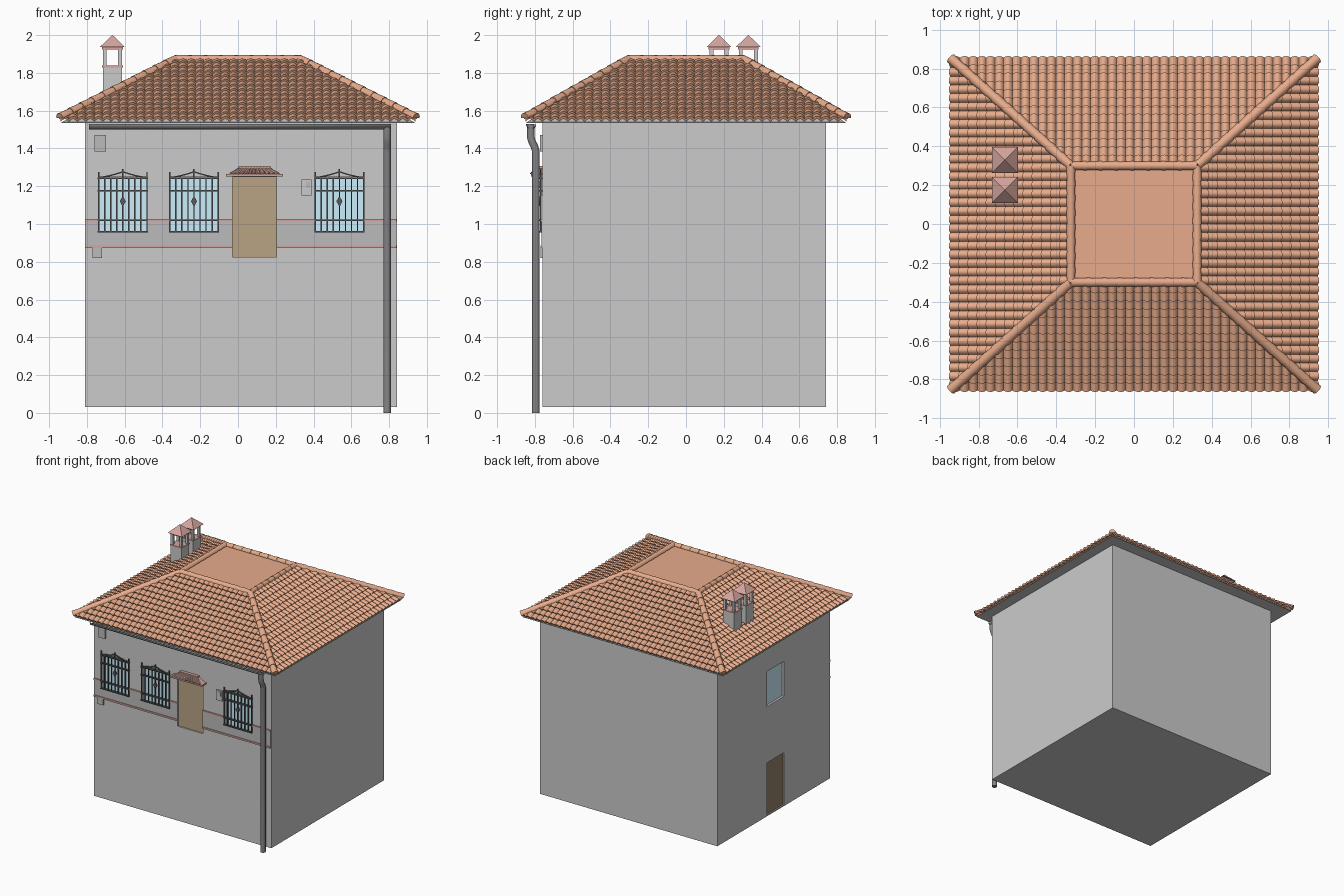
import bpy, bmesh, math
from mathutils import Vector

if "Cube" in bpy.data.objects:
    bpy.data.objects.remove(bpy.data.objects["Cube"])

Z = Vector((0, 0, 1))


def mat(name, r, g, b):
    m = bpy.data.materials.new(name)
    m.diffuse_color = (r, g, b, 1)
    m.use_nodes = True
    m.node_tree.nodes["Principled BSDF"].inputs["Base Color"].default_value = m.diffuse_color
    return m


TILE = mat("terracotta", 0.80, 0.41, 0.26)
BRICK = mat("brick_red", 0.66, 0.38, 0.34)
GLASS = mat("glass_blue", 0.60, 0.85, 0.97)
WOOD = mat("door_brown", 0.48, 0.37, 0.23)
DARKWOOD = mat("side_door_brown", 0.30, 0.22, 0.15)
IRON = mat("iron", 0.10, 0.10, 0.10)
PIPE = mat("pipe_grey", 0.24, 0.24, 0.25)
BAND = mat("band_grey", 0.50, 0.50, 0.50)


def finish(name, bm, m=None, smooth=None):
    bmesh.ops.recalc_face_normals(bm, faces=bm.faces)
    me = bpy.data.meshes.new(name)
    bm.to_mesh(me)
    bm.free()
    ob = bpy.data.objects.new(name, me)
    bpy.context.collection.objects.link(ob)
    if m:
        me.materials.append(m)
    if smooth:
        bpy.ops.object.select_all(action='DESELECT')
        ob.select_set(True)
        bpy.context.view_layer.objects.active = ob
        bpy.ops.object.shade_smooth_by_angle(angle=math.radians(smooth))
    return ob


def frustum(bm, lo, z0, hi, z1):
    """Rectangles are (x0, x1, y0, y1)."""
    rings = []
    for (x0, x1, y0, y1), z in ((lo, z0), (hi, z1)):
        rings.append([bm.verts.new((x, y, z)) for x, y in ((x0, y0), (x1, y0), (x1, y1), (x0, y1))])
    a, b = rings
    bm.faces.new(a[::-1])
    bm.faces.new(b)
    for i in range(4):
        j = (i + 1) % 4
        bm.faces.new((a[i], a[j], b[j], b[i]))


def box(bm, x0, x1, y0, y1, z0, z1):
    frustum(bm, (x0, x1, y0, y1), z0, (x0, x1, y0, y1), z1)


def box_part(name, dims, m=None):
    bm = bmesh.new()
    box(bm, *dims)
    return finish(name, bm, m)


def barrel(bm, p0, p1, r0, r1, up=Z, caps=True, n=8):
    """Half-round tile or channel from p0 to p1."""
    d = (p1 - p0).normalized()
    s = d.cross(up).normalized()
    v = s.cross(d)
    ends = []
    for p, r in ((p0, r0), (p1, r1)):
        ends.append([bm.verts.new(p + r * (s * math.cos(math.pi * i / n) + v * math.sin(math.pi * i / n)))
                     for i in range(n + 1)])
    a, b = ends
    for i in range(n):
        bm.faces.new((a[i], a[i + 1], b[i + 1], b[i]))
    if caps:
        bm.faces.new(a)
        bm.faces.new(b)


# walls with recessed openings
WX0, WX1, WY0, WY1 = -0.81, 0.843, -0.76, 0.74
WINDOWS = (-0.61, -0.233, 0.537)
lower = box_part("lower_storey", (WX0, WX1, WY0, WY1, 0.03, 0.877))
upper = box_part("upper_storey", (WX0, WX1, WY0, WY1, 0.877, 1.55))
D = 0.03
cut = bmesh.new()
for cx in WINDOWS:
    box(cut, cx - 0.125, cx + 0.125, WY0 - 0.1, WY0 + D, 0.955, 1.25)
box(cut, -0.03, 0.205, WY0 - 0.1, WY0 + D, 0.825, 1.25)
box(cut, WX0 - 0.1, WX0 + D, -0.15, 0.08, 0.955, 1.25)
box(cut, WX0 - 0.1, WX0 + D, -0.15, 0.08, 0.04, 0.48)
cutter = finish("opening_cutter", cut)
cutter.hide_render = True

# band and trims across the front, split at the door
bands, trims = bmesh.new(), bmesh.new()
for x0, x1 in ((WX0, -0.03), (0.205, WX1 - 0.005)):
    box(bands, x0, x1, WY0 - 0.004, WY0 + 0.01, 0.885, 1.015)
    for z in (0.872, 1.012):
        box(trims, x0, x1, WY0 - 0.01, WY0 + 0.01, z, z + 0.014)
band = finish("front_band", bands, BAND)
trim = finish("front_trim", trims, BRICK)

for ob in (lower, upper, band, trim):
    md = ob.modifiers.new("openings", 'BOOLEAN')
    md.operation, md.solver, md.object = 'DIFFERENCE', 'EXACT', cutter
    bpy.context.view_layer.objects.active = ob
    bpy.ops.object.modifier_apply(modifier=md.name)
bpy.data.objects.remove(cutter)

# glass and doors at the back of the recesses
glass = bmesh.new()
for cx in WINDOWS:
    box(glass, cx - 0.125, cx + 0.125, WY0 + D - 0.012, WY0 + D, 0.955, 1.25)
box(glass, WX0 + D - 0.012, WX0 + D, -0.15, 0.08, 0.955, 1.25)
finish("window_glass", glass, GLASS)
box_part("front_door", (-0.03, 0.205, WY0 + 0.01, WY0 + D, 0.825, 1.25), WOOD)
box_part("side_door", (WX0 + 0.01, WX0 + D, -0.15, 0.08, 0.04, 0.48), DARKWOOD)

# iron window grilles: bars, pointed top, finials and centre diamond
for k, cx in enumerate(WINDOWS):
    bm = bmesh.new()
    y0, y1 = WY0 - 0.012, WY0 - 0.004
    for i in range(9):
        x = cx - 0.128 + 0.032 * i
        top = 1.275 if i in (0, 8) else 1.245
        box(bm, x - 0.0035, x + 0.0035, y0, y1, 0.955, top)
    for z in (0.96, 1.02, 1.175, 1.242):
        box(bm, cx - 0.133, cx + 0.133, y0 - 0.003, y1 + 0.006, z - 0.004, z + 0.004)
    for s in (-1, 1):
        for i in range(6):
            a, b = i / 6, (i + 1) / 6
            pts = [Vector((cx + s * 0.13 * (1 - t), 0, 1.243 + 0.03 * t ** 1.5)) for t in (a, b)]
            ring = [bm.verts.new((p.x, y, p.z + dz)) for p in pts
                    for y, dz in ((y0, 0), (y1, 0), (y1, 0.007), (y0, 0.007))]
            for j in range(4):
                n = (j + 1) % 4
                bm.faces.new((ring[j], ring[n], ring[4 + n], ring[4 + j]))
    box(bm, cx - 0.004, cx + 0.004, y0, y1, 1.24, 1.292)
    for z0, z1, w0, w1 in ((1.095, 1.12, 0.002, 0.016), (1.12, 1.145, 0.016, 0.002)):
        frustum(bm, (cx - w0, cx + w0, y0 - 0.004, y1), z0, (cx - w1, cx + w1, y0 - 0.004, y1), z1)
    finish("window_grille_%d" % (k + 1), bm, IRON)

# tiled canopy over the front door
bm = bmesh.new()
cx = 0.087
box(bm, cx - 0.15, cx + 0.15, -0.82, WY0, 1.252, 1.264)
frustum(bm, (cx - 0.135, cx + 0.135, -0.81, WY0), 1.264, (cx - 0.085, cx + 0.085, -0.775, WY0), 1.293)
box(bm, cx - 0.085, cx + 0.085, -0.785, WY0, 1.29, 1.306)
for i in range(11):
    x = cx - 0.125 + 0.025 * i
    e = cx + (x - cx) * 0.62
    barrel(bm, Vector((x, -0.818, 1.264)), Vector((e, -0.778, 1.292)), 0.01, 0.008, n=4)
finish("door_canopy", bm, BRICK)

# small wall boxes on the front
box_part("wall_vent", (-0.76, -0.70, WY0 - 0.012, WY0, 1.385, 1.47), BAND)
box_part("meter_box", (0.335, 0.39, WY0 - 0.012, WY0, 1.15, 1.235))
box_part("meter_window", (0.36, 0.38, WY0 - 0.015, WY0, 1.19, 1.225), BAND)
box_part("low_vent", (-0.77, -0.72, WY0 - 0.01, WY0, 0.82, 0.872), BAND)

# roof core and soffit
EX, EY, IX, IY = 0.94, 0.85, 0.325, 0.30
ZE, ZT = 1.545, 1.865
bm = bmesh.new()
box(bm, -EX + 0.005, EX - 0.005, -EY + 0.005, EY - 0.005, 1.536, 1.541)
frustum(bm, (-EX + .01, EX - .01, -EY + .01, EY - .01), 1.541, (-IX, IX, -IY, IY), 1.858)
finish("roof_soffit", bm)
box_part("roof_deck", (-IX + 0.01, IX - 0.01, -IY + 0.01, IY - 0.01, 1.85, 1.866), TILE)

# corrugated, stepped tile slopes, clipped along the hips
ROWS, PITCH, SEG = 13, 0.045, 6
SIDES = (("front", Vector((0, -1, 0)), EY, IY, EX, IX), ("back", Vector((0, 1, 0)), EY, IY, EX, IX),
         ("right", Vector((1, 0, 0)), EX, IX, EY, IY), ("left", Vector((-1, 0, 0)), EX, IX, EY, IY))
for name, d, R, r, E, e in SIDES:
    along = Z.cross(d)
    nrm = (d * (ZT - ZE) + Z * (R - r)).normalized()
    bm = bmesh.new()
    count = round(2 * E / PITCH) * SEG
    levels = [(0, -0.004)]
    for i in range(ROWS):
        levels += [(i / ROWS, 0.013), ((i + 1) / ROWS, 0.001)]
    grid = []
    for t, off in levels:
        row = []
        for i in range(count + 1):
            wave = 0.016 * abs(math.sin(math.pi * i / SEG)) ** 0.8
            p = d * (R - (R - r) * t) + along * (-E + 2 * E * i / count) + Z * (ZE + (ZT - ZE) * t)
            row.append(bm.verts.new(p + nrm * (off + wave)))
        grid.append(row)
    for a, b in zip(grid, grid[1:]):
        for i in range(count):
            bm.faces.new((a[i], a[i + 1], b[i + 1], b[i]))
    for s in (-1, 1):
        P, Q = d * R + along * E * s, d * r + along * e * s
        n = (P - Q).cross(Z).normalized()
        if n.dot(along) * s < 0:
            n = -n
        bmesh.ops.bisect_plane(bm, geom=bm.verts[:] + bm.edges[:] + bm.faces[:],
                               plane_co=P, plane_no=n, clear_outer=True)
    finish("roof_tiles_" + name, bm, TILE, 40)

# barrel tiles on the hips and around the deck
bm = bmesh.new()


def tile_run(p0, p1, n, r):
    for i in range(n):
        a, b = p0.lerp(p1, i / n), p0.lerp(p1, min(1, (i + 1.15) / n))
        barrel(bm, a, b, r, r * 0.84)


corners = [(-1, -1), (1, -1), (1, 1), (-1, 1)]
for i, (sx, sy) in enumerate(corners):
    top = Vector((sx * IX, sy * IY, 1.872))
    tile_run(Vector((sx * 0.943, sy * 0.853, 1.561)), top, 11, 0.027)
    nx, ny = corners[(i + 1) % 4]
    tile_run(top, Vector((nx * IX, ny * IY, 1.872)), 8, 0.024)
finish("hip_and_ridge_tiles", bm, TILE, 40)

# chimneys: shaft, brick collar, four posts, pyramid cap
for k, cy in enumerate((0.175, 0.33)):
    cx = -0.665
    sq = lambda h: (cx - h, cx + h, cy - h, cy + h)
    body, cap = bmesh.new(), bmesh.new()
    box(body, *sq(0.051), 1.60, 1.83)
    for sx, sy in corners:
        x, y = cx + sx * 0.04, cy + sy * 0.04
        box(body, x - 0.01, x + 0.01, y - 0.01, y + 0.01, 1.835, 1.935)
    box(cap, *sq(0.055), 1.828, 1.838)
    box(cap, *sq(0.055), 1.925, 1.936)
    frustum(cap, sq(0.067), 1.936, sq(0.001), 2.0)
    finish("chimney_%d" % (k + 1), body)
    finish("chimney_cap_%d" % (k + 1), cap, BRICK)

# gutter and downpipe
bm = bmesh.new()
barrel(bm, Vector((-0.79, -0.82, 1.528)), Vector((0.81, -0.82, 1.528)), 0.027, 0.027, up=-Z, caps=False)
gutter = finish("gutter", bm, PIPE, 40)
gutter.modifiers.new("thickness", 'SOLIDIFY').thickness = 0.004

cu = bpy.data.curves.new("downpipe", 'CURVE')
cu.dimensions, cu.bevel_depth, cu.bevel_resolution, cu.use_fill_caps = '3D', 0.021, 3, True
path = ((-0.822, 1.53), (-0.822, 1.46), (-0.815, 1.435), (-0.802, 1.41), (-0.795, 1.385), (-0.795, 0.0))
sp = cu.splines.new('POLY')
sp.points.add(len(path) - 1)
for pt, (y, z) in zip(sp.points, path):
    pt.co = (0.79, y, z, 1)
cu.materials.append(PIPE)
bpy.context.collection.objects.link(bpy.data.objects.new("downpipe", cu))
